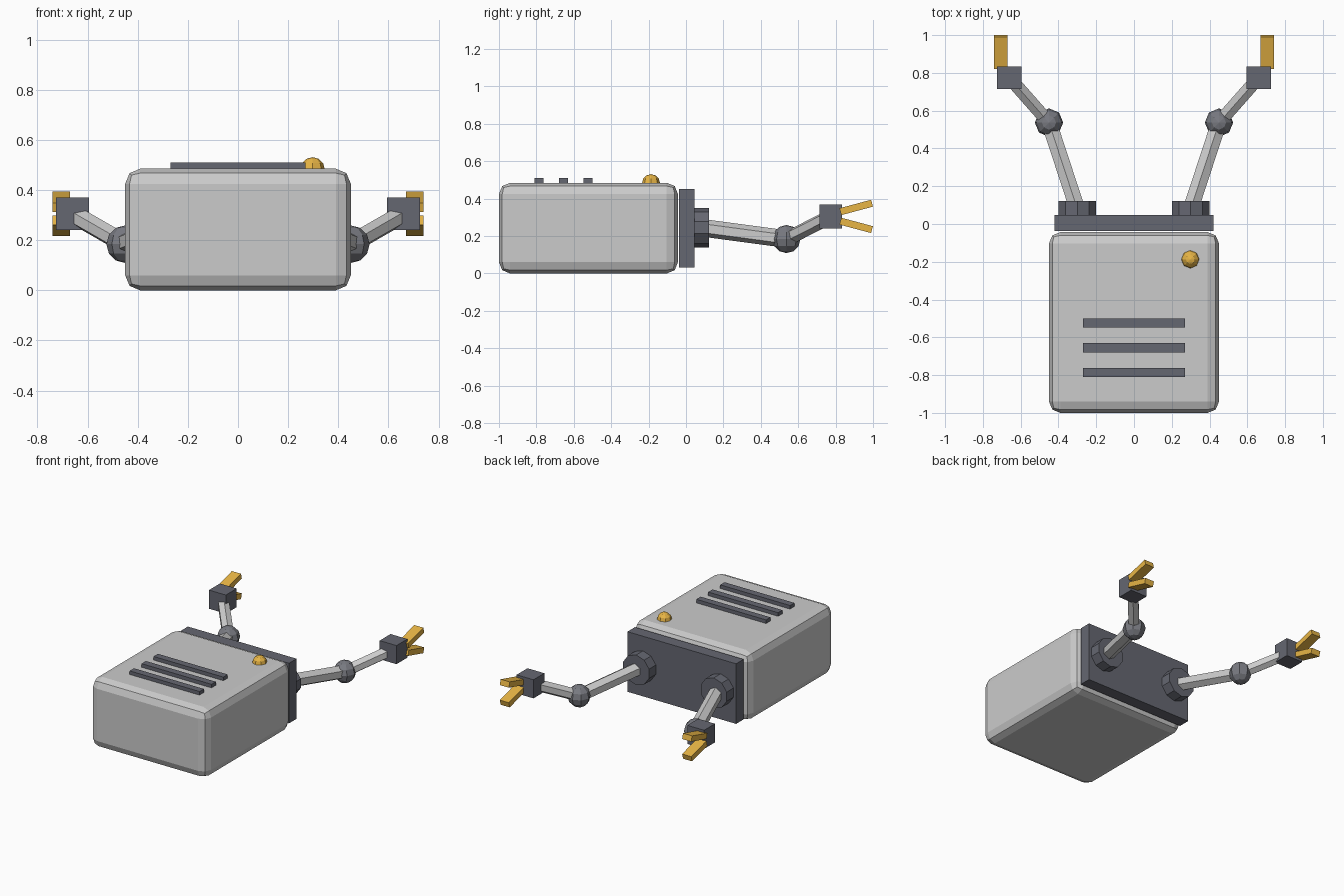
import bpy, math
from mathutils import Vector

if "Cube" in bpy.data.objects:
    bpy.data.objects.remove(bpy.data.objects["Cube"])


def material(name, rgb):
    m = bpy.data.materials.new(name)
    m.diffuse_color = (*rgb, 1)
    m.use_nodes = True
    m.node_tree.nodes["Principled BSDF"].inputs["Base Color"].default_value = m.diffuse_color
    return m


DARK = material("dark_grey", (0.13, 0.135, 0.165))
MID = material("mid_grey", (0.19, 0.195, 0.22))
GOLD = material("gold", (0.80, 0.46, 0.06))


def finish(name, mat):
    ob = bpy.context.object
    ob.name = name
    if mat:
        ob.data.materials.append(mat)
    return ob


def box(name, loc, size, mat=None, tilt=0):
    bpy.ops.mesh.primitive_cube_add(size=1, location=loc, rotation=(tilt, 0, 0))
    ob = finish(name, mat)
    ob.scale = size
    bpy.ops.object.transform_apply(location=False, rotation=False, scale=True)
    return ob


def rod(name, a, b, radius, sides, mat=None):
    a, b = Vector(a), Vector(b)
    bpy.ops.mesh.primitive_cylinder_add(
        vertices=sides, radius=radius, depth=(b - a).length, location=(a + b) / 2,
        rotation=(b - a).to_track_quat('Z', 'Y').to_euler())
    return finish(name, mat)


def ball(name, loc, radius, mat):
    bpy.ops.mesh.primitive_uv_sphere_add(segments=8, ring_count=6, radius=radius, location=loc)
    return finish(name, mat)


# Main housing with rounded edges
body = box("body", (0, -0.5215, 0.2425), (0.90, 0.957, 0.485))
bev = body.modifiers.new("bevel", 'BEVEL')
bev.width, bev.segments = 0.06, 2

# Arm mounting plate, top vents and indicator light
box("mount_plate", (0, 0.005, 0.242), (0.84, 0.083, 0.42), DARK)
for i in range(3):
    box(f"vent_{i + 1}", (0, -0.523 - 0.132 * i, 0.492), (0.54, 0.048, 0.036), DARK)
ball("indicator_light", (0.298, -0.187, 0.483), 0.048, GOLD)

# Two mirrored arms
for side, s in (("right", 1), ("left", -1)):
    shoulder = (s * 0.30, 0.08, 0.245)
    elbow = (s * 0.45, 0.537, 0.184)
    wrist = (s * 0.66, 0.775, 0.305)
    rod(f"{side}_shoulder", (s * 0.30, 0.045, 0.245), (s * 0.30, 0.122, 0.245), 0.105, 10, DARK)
    rod(f"{side}_upper_arm", shoulder, elbow, 0.047, 6)
    ball(f"{side}_elbow", elbow, 0.075, MID)
    rod(f"{side}_forearm", elbow, wrist, 0.04, 6)
    box(f"{side}_wrist", wrist, (0.13, 0.12, 0.13), DARK)
    # Gripper fingers
    for part, t in (("upper", 1), ("lower", -1)):
        box(f"{side}_{part}_finger", (s * 0.705, 0.91, 0.305 + t * 0.048),
            (0.07, 0.175, 0.038), GOLD, t * math.radians(15))
